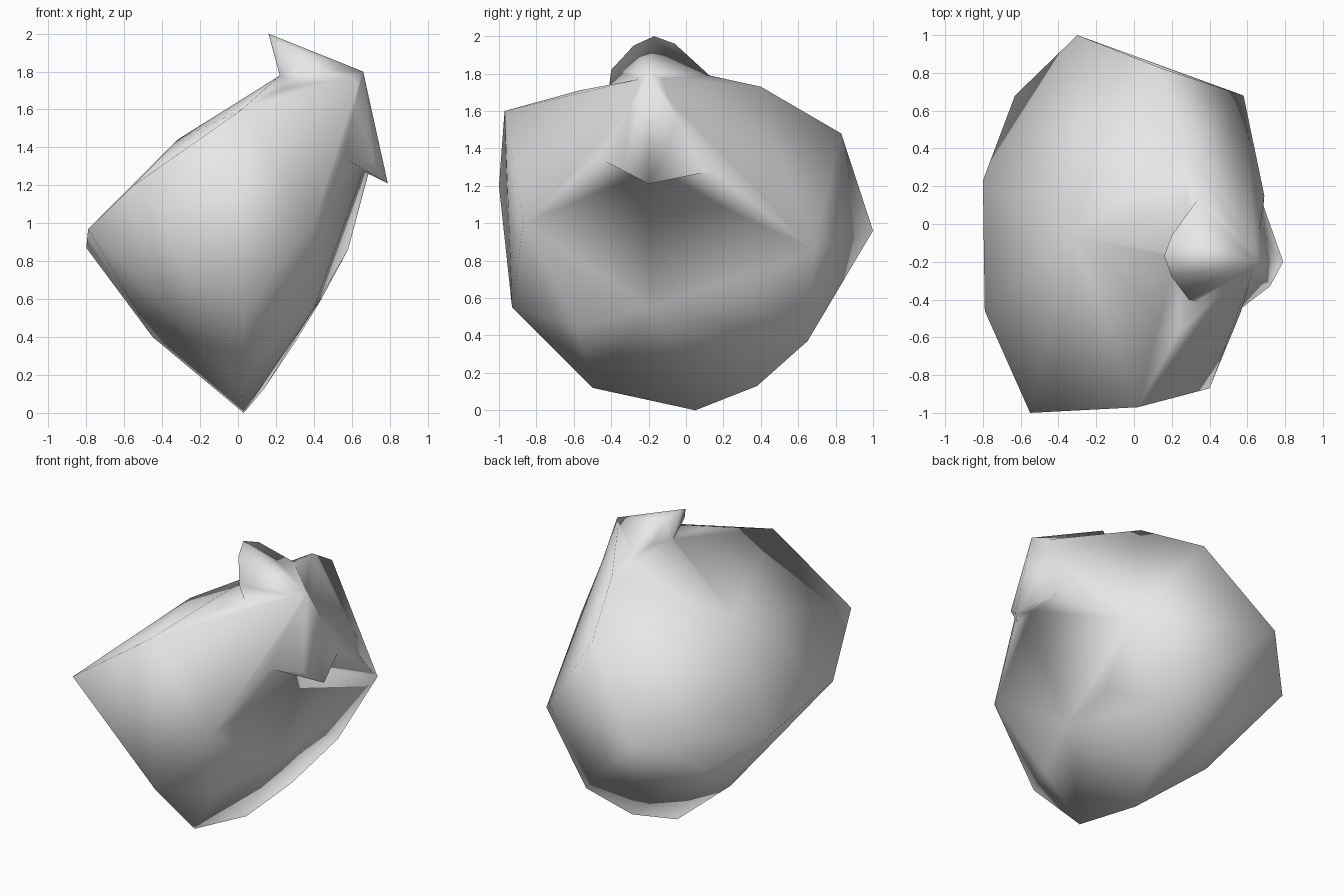
import bpy
import bmesh

cube = bpy.data.objects.get("Cube")
if cube:
    bpy.data.objects.remove(cube, do_unlink=True)

grey = bpy.data.materials.new("light_grey")
grey.use_nodes = True
grey.diffuse_color = (0.8, 0.8, 0.8, 1)
grey.node_tree.nodes["Principled BSDF"].inputs["Base Color"].default_value = (0.8, 0.8, 0.8, 1)


def hull(name, corners):
    """Wrap a few corner points in a faceted convex skin."""
    bm = bmesh.new()
    for corner in corners:
        bm.verts.new(corner)
    result = bmesh.ops.convex_hull(bm, input=bm.verts[:])
    loose = {g for g in result["geom_interior"] + result["geom_unused"]
             if isinstance(g, bmesh.types.BMVert)}
    bmesh.ops.delete(bm, geom=list(loose), context="VERTS")
    bmesh.ops.recalc_face_normals(bm, faces=bm.faces[:])
    mesh = bpy.data.meshes.new(name)
    bm.to_mesh(mesh)
    bm.free()
    mesh.materials.append(grey)
    obj = bpy.data.objects.new(name, mesh)
    bpy.context.scene.collection.objects.link(obj)
    return obj


# Rounded stone body: underside, flanks, then crown
underside = [(.03, .05, 0), (.02, -.5, .12), (.14, .38, .13),
             (.3, .65, .37), (-.45, .16, .4), (.03, -.93, .55),
             (.4, -.18, .55), (.24, -.58, .45), (.44, .25, .6)]
flanks = [(-.8, .23, .87), (-.79, -.46, .97), (-.63, .68, .76),
          (-.3, 1, .96), (.58, .68, .86), (.4, -.87, 1),
          (-.55, -1, 1.2), (.66, -.2, 1.24), (.69, .15, 1.27)]
crown = [(-.32, -.06, 1.44), (.02, -.97, 1.6), (.13, .83, 1.48),
         (.28, .4, 1.73), (.24, -.57, 1.71), (.33, .13, 1.79),
         (.22, -.17, 1.78), (.56, -.48, 1.34), (.65, -.2, 1.78)]
body = hull("stone_body", underside + flanks + crown)

# Beak-like ridge: a peak hooked over the crown and a pointed lip on the side
ridge = hull("beak_ridge", [
    (.16, -.17, 2), (.2, -.06, 1.96), (.2, -.28, 1.95), (.66, -.2, 1.8),
    (.29, -.4, 1.82), (.33, .13, 1.8), (.22, -.17, 1.77),
    (.79, -.2, 1.21), (.72, -.33, 1.31), (.55, -.46, 1.34),
    (.73, -.1, 1.29), (.67, .14, 1.28), (.4, -.15, 1.4)])

# Fuse the ridge into the body so shading flows across the joint
union = body.modifiers.new("fuse", "BOOLEAN")
union.operation = "UNION"
union.solver = "EXACT"
union.object = ridge
bpy.context.view_layer.objects.active = body
bpy.ops.object.modifier_apply(modifier=union.name)
bpy.data.objects.remove(ridge, do_unlink=True)

bm = bmesh.new()
bm.from_mesh(body.data)
bmesh.ops.remove_doubles(bm, verts=bm.verts[:], dist=.035)
bmesh.ops.triangulate(bm, faces=bm.faces[:])
for face in bm.faces:
    face.smooth = True
bm.to_mesh(body.data)
bm.free()
